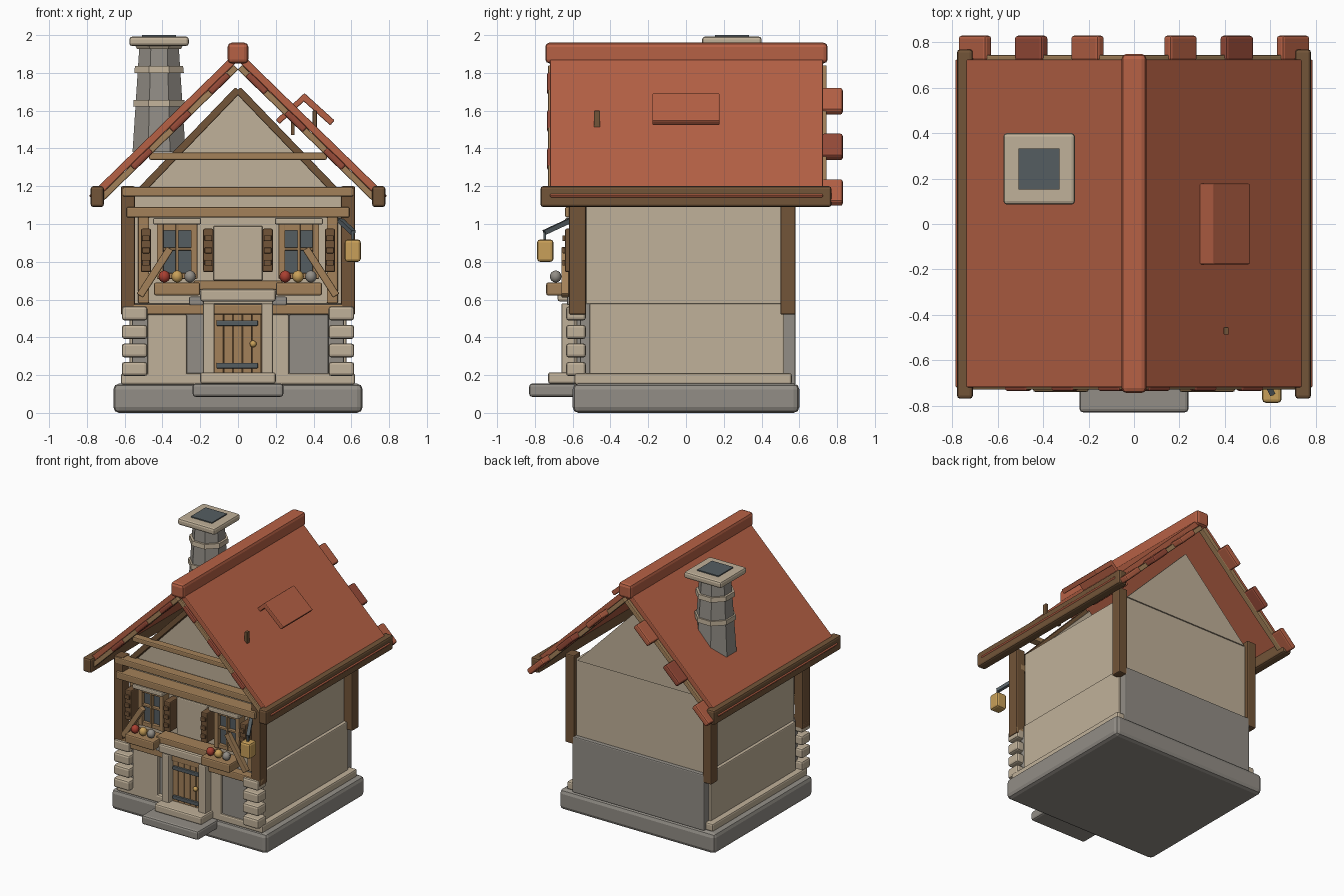
import bpy, bmesh, math
from mathutils import Vector, Matrix

cube = bpy.data.objects.get("Cube")
if cube:
    bpy.data.objects.remove(cube)


def material(name, red, green, blue):
    mat = bpy.data.materials.new(name)
    mat.use_nodes = True
    mat.diffuse_color = (red, green, blue, 1)
    mat.node_tree.nodes["Principled BSDF"].inputs["Base Color"].default_value = (red, green, blue, 1)
    return mat


PLASTER = material("pale_stone", .53, .44, .32)
STONE = material("grey_stone", .29, .27, .24)
WOOD = material("light_wood", .37, .22, .1)
DARK_WOOD = material("dark_wood", .17, .09, .04)
ROOF = material("roof_red", .47, .12, .06)
TILE = material("deep_red", .31, .07, .04)
IRON = material("iron_and_glass", .09, .11, .12)
GOLD = material("lantern_gold", .58, .35, .1)
BERRY = material("flower_red", .4, .05, .03)


def finish(name, bm, mat, matrix=None, smooth=False):
    if matrix:
        bm.transform(matrix)
    bmesh.ops.recalc_face_normals(bm, faces=bm.faces[:])
    mesh = bpy.data.meshes.new(name)
    for face in bm.faces:
        face.smooth = smooth
    bm.to_mesh(mesh)
    bm.free()
    mesh.materials.append(mat)
    obj = bpy.data.objects.new(name, mesh)
    bpy.context.collection.objects.link(obj)
    return obj


def block(name, centre, size, mat, bevel=.008, turn=0):
    """Bevelled box, optionally turned about the y axis."""
    bm = bmesh.new()
    bmesh.ops.create_cube(bm, size=1)
    bmesh.ops.scale(bm, vec=size, verts=bm.verts[:])
    if bevel:
        bmesh.ops.bevel(bm, geom=bm.edges[:], offset=min(bevel, min(size) * .4),
                        segments=2, profile=.5, affect='EDGES')
    return finish(name, bm, mat, Matrix.Translation(centre) @ Matrix.Rotation(turn, 4, 'Y'))


def box(name, xs, ys, zs, mat, bevel=.008):
    spans = (xs, ys, zs)
    return block(name, [(a + b) / 2 for a, b in spans], [abs(b - a) for a, b in spans], mat, bevel)


def pair(name, xs, ys, zs, mat, bevel=.008):
    """The same box on both sides of the centre plane."""
    for side, sign in (("left", 1), ("right", -1)):
        box(f"{side}_{name}", (xs[0] * sign, xs[1] * sign), ys, zs, mat, bevel)


def beam(name, start, end, thick, ys, mat, bevel=.006):
    """Sloping board between two (x, z) points."""
    dx, dz = end[0] - start[0], end[1] - start[1]
    centre = ((start[0] + end[0]) / 2, sum(ys) / 2, (start[1] + end[1]) / 2)
    size = (math.hypot(dx, dz), abs(ys[1] - ys[0]), thick)
    block(name, centre, size, mat, bevel, -math.atan2(dz, dx))


def beam_pair(name, start, end, thick, ys, mat, bevel=.006):
    for side, sign in (("left", 1), ("right", -1)):
        beam(f"{side}_{name}", (start[0] * sign, start[1]), (end[0] * sign, end[1]), thick, ys, mat, bevel)


def drum(name, centre, low, high, height, mat, sides=8):
    """Tapered prism whose flat sides face the axes."""
    bm = bmesh.new()
    bmesh.ops.create_cone(bm, cap_ends=True, segments=sides, radius1=low, radius2=high, depth=height)
    finish(name, bm, mat, Matrix.Translation(centre) @ Matrix.Rotation(math.pi / sides, 4, 'Z'))


def ball(name, centre, radius, mat, squash=1, lobes=0):
    bm = bmesh.new()
    bmesh.ops.create_uvsphere(bm, u_segments=16, v_segments=8, radius=radius)
    for v in bm.verts:
        swell = 1 + lobes * math.cos(8 * math.atan2(v.co.y, v.co.x))
        v.co = Vector((v.co.x * swell, v.co.y * swell, v.co.z * squash))
    finish(name, bm, mat, Matrix.Translation(centre), True)


# Plinth and steps
box("plinth", (-.66, .66), (-.6, .6), (0, .155), STONE, .03)
box("lower_step", (-.24, .24), (-.83, -.55), (.085, .155), STONE, .015)
box("upper_step", (-.2, .2), (-.73, -.55), (.155, .215), PLASTER, .012)
box("base_trim", (-.62, .62), (-.59, .56), (.15, .21), PLASTER, .012)

# Ground floor walls
box("ground_floor_core", (-.56, .56), (-.56, .58), (.15, .58), STONE)
pair("side_panel", (.5, .575), (-.51, .52), (.2, .58), PLASTER)
box("wide_front_panel", (-.48, -.27), (-.59, -.54), (.19, .52), PLASTER)
box("narrow_front_panel", (.17, .27), (-.59, -.54), (.19, .52), PLASTER)
box("grey_front_panel", (.27, .48), (-.58, -.54), (.19, .52), STONE)
for row in range(4):
    low = .195 + row * .098
    pair(f"corner_stone_{row}", (.48, .615), (-.635, -.53), (low, low + .075), PLASTER, .015)

# Upper floor walls and gables
box("upper_floor_wall", (-.55, .55), (-.53, .55), (.57, 1.17), PLASTER)
box("central_wall_panel", (-.13, .13), (-.56, -.5), (.7, .99), PLASTER)
for name, y in (("front_gable", -.51), ("back_gable", .53)):
    bm = bmesh.new()
    corners = [bm.verts.new((x, y, z)) for x, z in ((-.53, 1.16), (.53, 1.16), (0, 1.7))]
    face = bm.faces.new(corners)
    moved = bmesh.ops.extrude_face_region(bm, geom=[face])["geom"]
    bmesh.ops.translate(bm, vec=(0, .03, 0), verts=[g for g in moved if isinstance(g, bmesh.types.BMVert)])
    finish(name, bm, PLASTER)

# Timber frame
pair("front_post", (.545, .62), (-.62, -.53), (.52, 1.2), DARK_WOOD)
pair("back_post", (.545, .62), (.5, .58), (.52, 1.2), DARK_WOOD)
box("top_beam", (-.61, .61), (-.63, -.55), (1.145, 1.195), WOOD)
box("middle_beam", (-.59, .59), (-.64, -.53), (1.035, 1.09), WOOD)
box("floor_beam", (-.62, .62), (-.62, -.53), (.52, .575), WOOD)
box("collar_tie", (-.47, .47), (-.61, -.55), (1.34, 1.378), WOOD)
beam_pair("gable_rafter", (.52, 1.17), (0, 1.71), .04, (-.57, -.5), DARK_WOOD)
pair("wall_stud", (.47, .53), (-.56, -.5), (.58, 1.04), WOOD)
beam_pair("brace", (.52, .62), (.36, .87), .04, (-.66, -.62), WOOD)

# Door
box("door_backing", (-.13, .13), (-.6, -.54), (.21, .55), DARK_WOOD)
for plank in range(5):
    left = -.125 + plank * .05
    box(f"door_plank_{plank}", (left, left + .047), (-.615, -.58), (.21, .53), WOOD, .004)
for name, z in (("lower_hinge", .25), ("upper_hinge", .475)):
    box(name, (-.115, .105), (-.63, -.6), (z - .014, z + .014), IRON, .004)
ball("door_knob", (.08, -.63, .365), .018, GOLD)
pair("door_pillar", (.125, .185), (-.66, -.54), (.2, .58), PLASTER)
pair("pillar_bracket", (.18, .26), (-.63, -.54), (.57, .615), STONE)
box("door_lintel", (-.2, .2), (-.68, -.54), (.59, .655), PLASTER, .012)
box("lintel_board", (-.235, .235), (-.66, -.54), (.65, .7), WOOD)

# Windows, shutters and flower boxes
pair("window_glass", (.23, .41), (-.57, -.5), (.72, 1), IRON, 0)
for name, xs in (("inner_jamb", (.215, .25)), ("outer_jamb", (.395, .43)), ("mullion", (.315, .33))):
    pair(name, xs, (-.6, -.52), (.71, 1), WOOD, .004)
for name, zs in (("sash_bottom", (.71, .74)), ("sash_bar", (.86, .875)), ("sash_top", (.965, 1))):
    pair(name, (.22, .42), (-.595, -.52), zs, WOOD, .004)
pair("window_lintel", (.195, .45), (-.64, -.52), (.998, 1.032), PLASTER)
for name, x in (("inner_shutter", .157), ("outer_shutter", .487)):
    pair(name, (x - .027, x + .027), (-.64, -.53), (.745, .975), DARK_WOOD)
    for slat in range(3):
        z = .795 + slat * .065
        pair(f"{name}_slat_{slat}", (x - .02, x + .02), (-.655, -.62), (z - .015, z + .015), DARK_WOOD, .004)
pair("flower_box", (.2, .445), (-.74, -.58), (.622, .69), WOOD, .01)
for start in (-.39, .25):
    for step, mat in enumerate((BERRY, GOLD, STONE)):
        place = (start + step * .068, -.69, .722)
        ball(f"flower_pot_{step}", place, .029, mat, 1.1, .06)

# Lantern on its bracket
arm_start, arm_end = Vector((.54, -.61, 1.02)), Vector((.61, -.75, .955))
arm = arm_end - arm_start
bm = bmesh.new()
bmesh.ops.create_cube(bm, size=1)
bmesh.ops.scale(bm, vec=(.025, .025, arm.length), verts=bm.verts[:])
finish("lantern_arm", bm, IRON,
       Matrix.Translation((arm_start + arm_end) / 2) @ arm.to_track_quat('Z', 'Y').to_matrix().to_4x4())
box("lantern_hook", (.6, .615), (-.755, -.74), (.9, .96), IRON, 0)
box("lantern", (.565, .65), (-.788, -.702), (.8, .918), GOLD, .015)

# Roof slabs, ridge, eaves and edge boards
PITCH = .975


def slope(x, top):
    return (x, top - PITCH * x)


beam_pair("roof_slab", slope(0, 1.892), slope(.775, 1.892), .04, (-.72, .725), ROOF)
for name, ys in (("front_edge_board", (-.73, -.69)), ("back_edge_board", (.7, .745))):
    beam_pair(name, slope(.01, 1.84), slope(.73, 1.84), .034, ys, WOOD)
box("ridge_cap", (-.055, .055), (-.745, .75), (1.85, 1.96), ROOF, .022)
pair("eave_beam", (.71, .78), (-.77, .77), (1.09, 1.2), DARK_WOOD, .014)

# Loose tiles along the roof edges
for row in range(3):
    middle = .205 + row * .248
    beam_pair(f"back_tile_{row}", slope(middle - .06, 1.85), slope(middle + .06, 1.85), .045,
              (.72, .83), TILE if row == 1 else ROOF, .012)
    middle = .1 + row * .205
    beam_pair(f"front_tile_{row}", slope(middle - .05, 1.842), slope(middle + .05, 1.842), .038,
              (-.737, -.66), TILE, .012)

# Roof dormer with small supports
beam("dormer_outer", (.34, 1.68), (.5, 1.535), .035, (-.178, .178), ROOF)
beam("dormer_inner", (.36, 1.68), (.21, 1.54), .03, (-.178, .178), ROOF)
box("dormer_peg", (.28, .3), (-.48, -.455), (1.47, 1.57), DARK_WOOD, .003)
box("roof_peg", (.395, .417), (-.487, -.455), (1.49, 1.6), DARK_WOOD, .003)

# Chimney
CX, CY = -.418, .243
drum("chimney_stack", (CX, CY, 1.66), .152, .113, .56, STONE)
drum("chimney_lower_band", (CX, CY, 1.64), .148, .146, .035, PLASTER)
drum("chimney_upper_band", (CX, CY, 1.818), .142, .138, .035, PLASTER)
drum("chimney_collar", (CX, CY, 1.938), .125, .14, .025, PLASTER)
block("chimney_cap", (CX, CY, 1.967), (.315, .315, .05), PLASTER, .015)
block("chimney_opening", (CX, CY, 1.995), (.18, .18, .01), IRON, 0)
